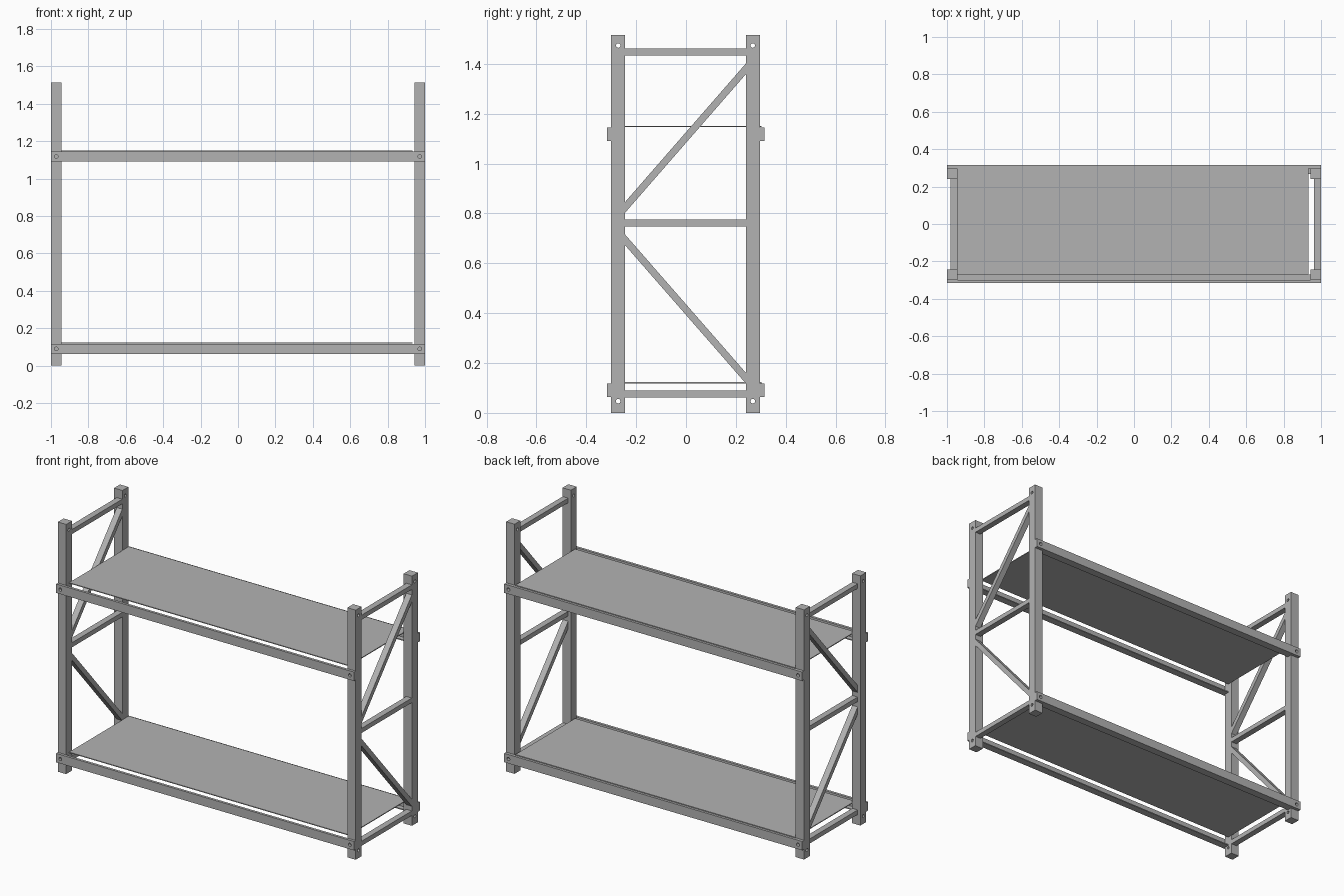
import bpy, bmesh, math
from mathutils import Matrix, Vector

if "Cube" in bpy.data.objects:
    bpy.data.objects.remove(bpy.data.objects["Cube"])

steel = bpy.data.materials.new("grey_steel")
steel.use_nodes = True
steel.diffuse_color = (0.45, 0.45, 0.45, 1)
steel.node_tree.nodes["Principled BSDF"].inputs["Base Color"].default_value = (0.45, 0.45, 0.45, 1)


def prism(name, outline, axis, lo, hi):
    """Extrude a 2D outline along x (outline in y, z), from lo to hi."""
    bm = bmesh.new()
    face = bm.faces.new([bm.verts.new((lo, a, b)) for a, b in outline])
    moved = bmesh.ops.extrude_face_region(bm, geom=[face])["geom"]
    bmesh.ops.translate(bm, vec=axis * (hi - lo),
                        verts=[v for v in moved if isinstance(v, bmesh.types.BMVert)])
    bmesh.ops.recalc_face_normals(bm, faces=bm.faces)
    mesh = bpy.data.meshes.new(name)
    bm.to_mesh(mesh)
    bm.free()
    mesh.materials.append(steel)
    obj = bpy.data.objects.new(name, mesh)
    bpy.context.collection.objects.link(obj)
    return obj


X = Vector((1, 0, 0))


def box(name, x, y, z):
    outline = [(y[0], z[0]), (y[1], z[0]), (y[1], z[1]), (y[0], z[1])]
    return prism(name, outline, X, *x)


def drill(obj, centres, direction, radius=0.009):
    """Cut round bolt holes through an object along a direction."""
    bm = bmesh.new()
    turn = Vector((0, 0, 1)).rotation_difference(direction).to_matrix().to_4x4()
    for c in centres:
        bmesh.ops.create_cone(bm, cap_ends=True, segments=16, radius1=radius,
                              radius2=radius, depth=0.15, matrix=Matrix.Translation(c) @ turn)
    mesh = bpy.data.meshes.new(obj.name + "_hole_cutter")
    bm.to_mesh(mesh)
    bm.free()
    mesh.materials.append(steel)
    cutter = bpy.data.objects.new(mesh.name, mesh)
    bpy.context.collection.objects.link(cutter)
    cutter.hide_render = True
    cutter.hide_viewport = True
    cutter.display_type = 'WIRE'
    mod = obj.modifiers.new("bolt_holes", 'BOOLEAN')
    mod.operation = 'DIFFERENCE'
    mod.solver = 'EXACT'
    mod.object = cutter


HEIGHT = 1.515
POST = 0.056
FRONT, BACK = -0.30, 0.24          # front faces of the two post rows
INNER = FRONT + POST

# End frames: two posts, three rungs and two diagonal braces each
for side, x0 in (("right", -1.0), ("left", 1.0 - POST)):
    for row, y0 in (("front", FRONT), ("back", BACK)):
        post = box(f"{side}_{row}_post", (x0, x0 + POST), (y0, y0 + POST), (0, HEIGHT))
        centre = (x0 + POST / 2, y0 + POST / 2)
        drill(post, [Vector((*centre, z)) for z in (0.047, HEIGHT - 0.042)], X)

    bar = (x0 + 0.018, x0 + POST - 0.001)
    for level, z in (("lower", 0.062), ("middle", 0.747), ("upper", 1.434)):
        box(f"{side}_{level}_rung", bar, (INNER, BACK), (z, z + 0.028))
    for level, za, zb in (("lower", 0.672, 0.118), ("upper", 0.803, 1.358)):
        prism(f"{side}_{level}_brace",
              [(INNER, za), (BACK, zb), (BACK, zb + 0.043), (INNER, za + 0.043)], X, *bar)

# Shelf levels: a thin deck between front and back beams with inner ledges
for level, z in (("lower", 0.063), ("upper", 1.091)):
    top = z + 0.054
    for row, outer, inner, ledge in (("front", -0.316, FRONT, -0.271),
                                     ("back", 0.315, BACK + POST, 0.267)):
        beam = box(f"{level}_{row}_beam", (-1, 1), sorted((outer, inner)), (z, top))
        drill(beam, [Vector((x, outer, z + 0.027)) for x in (-0.972, 0.972)],
              Vector((0, 1, 0)), 0.01)
        box(f"{level}_{row}_ledge", (-0.944, 0.944), sorted((inner, ledge)), (z, z + 0.006))
    box(f"{level}_deck", (-0.944, 0.934), (-0.271, 0.302), (top + 0.001, top + 0.006))
